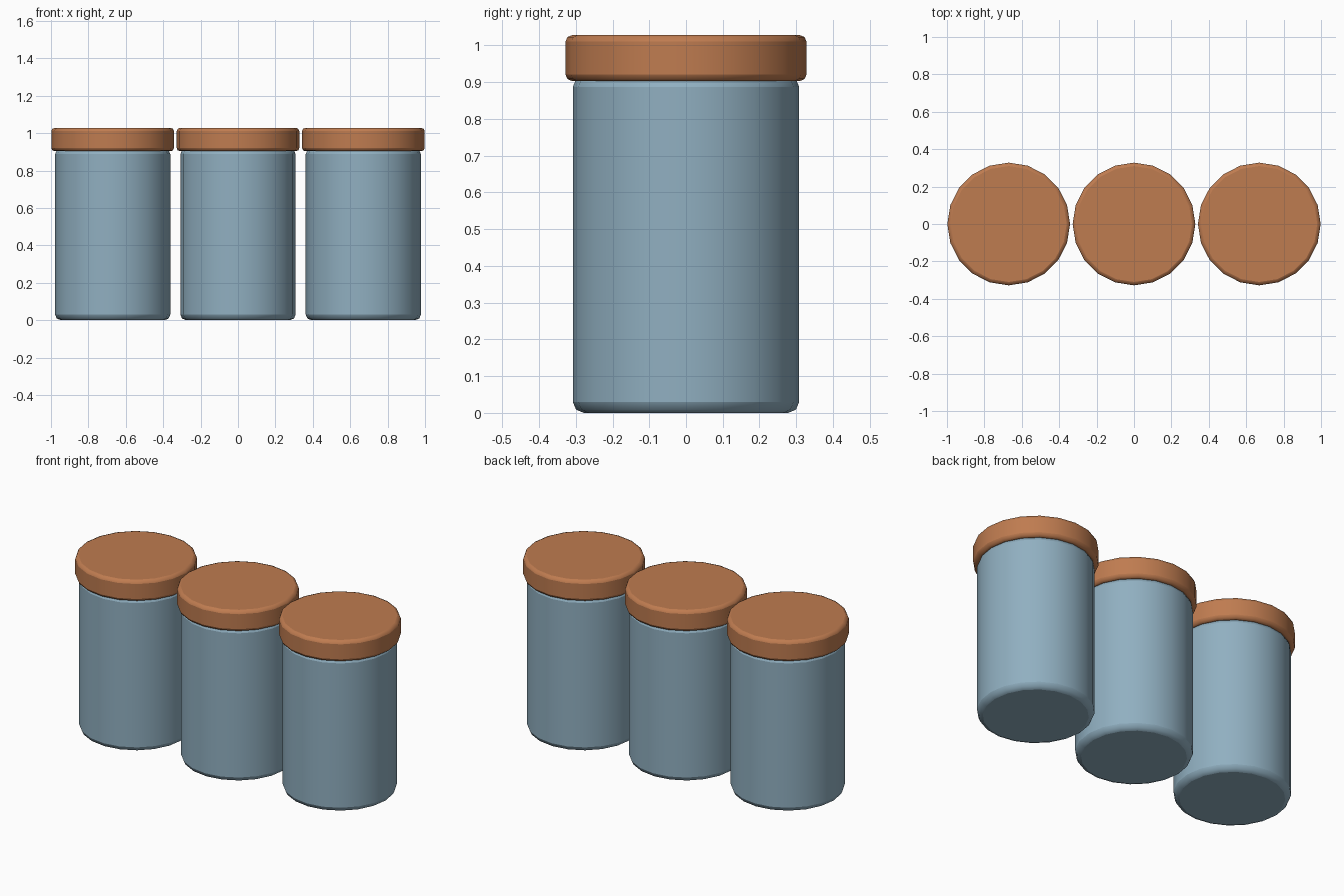
import bpy
import math

if "Cube" in bpy.data.objects:
    bpy.data.objects.remove(bpy.data.objects["Cube"])


def material(name, color):
    m = bpy.data.materials.new(name)
    m.diffuse_color = color
    m.use_nodes = True
    m.node_tree.nodes["Principled BSDF"].inputs["Base Color"].default_value = m.diffuse_color
    return m


blue = material("jar_blue", (0.28, 0.43, 0.53, 1))
copper = material("lid_copper", (0.52, 0.20, 0.08, 1))


def drum(name, x, radius, z0, z1, bevel, mat):
    """Twenty-sided cylinder with rounded rims."""
    bpy.ops.mesh.primitive_cylinder_add(vertices=20, radius=radius, depth=z1 - z0,
                                        location=(x, 0, (z0 + z1) / 2))
    ob = bpy.context.object
    ob.name = name
    ob.data.materials.append(mat)
    bpy.ops.object.shade_smooth_by_angle(angle=math.radians(40))
    mod = ob.modifiers.new("rounded_rims", 'BEVEL')
    mod.width = bevel
    mod.segments = 2
    mod.limit_method = 'ANGLE'
    mod.angle_limit = math.radians(40)
    # round the rims first, then keep shading smooth across them
    bpy.ops.object.modifier_apply(modifier=mod.name)
    bpy.ops.object.shade_smooth_by_angle(angle=math.radians(50))
    return ob


# Three jars in a row, each with a wider lid
for i, x in enumerate((-0.67, 0.0, 0.67), 1):
    drum(f"jar_body_{i}", x, 0.308, 0.0, 0.917, 0.03, blue)
    drum(f"jar_lid_{i}", x, 0.328, 0.903, 1.028, 0.018, copper)
